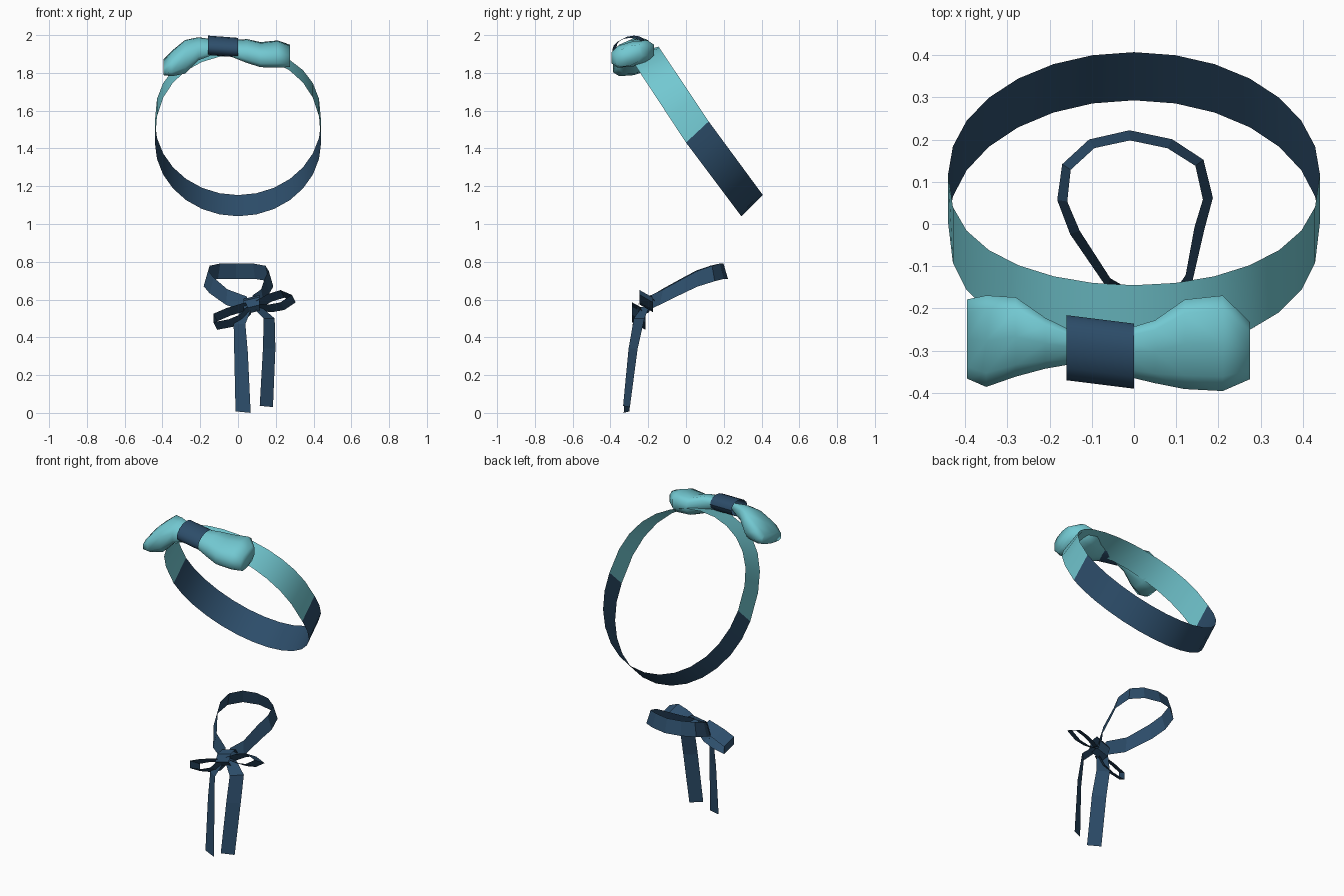
import bpy
from math import cos, sin, pi, copysign
from mathutils import Vector as V

if "Cube" in bpy.data.objects:
    bpy.data.objects.remove(bpy.data.objects["Cube"])


def material(name, rgb):
    m = bpy.data.materials.new(name)
    m.diffuse_color = (*rgb, 1)
    m.use_nodes = True
    m.node_tree.nodes["Principled BSDF"].inputs["Base Color"].default_value = m.diffuse_color
    return m


NAVY = material("navy", (0.026, 0.075, 0.145))
TEAL = material("teal", (0.17, 0.58, 0.64))


def make(name, verts, faces, mat, smooth=False):
    me = bpy.data.meshes.new(name)
    me.from_pydata(verts, [], faces)
    me.materials.append(mat)
    me.polygons.foreach_set("use_smooth", [smooth] * len(me.polygons))
    ob = bpy.data.objects.new(name, me)
    bpy.context.collection.objects.link(ob)
    return ob


def strip(name, rows, mat, smooth=False):
    """Flat ribbon through rows of (centre, half-width vector)."""
    verts = []
    for c, h in rows:
        verts += [V(c) - V(h), V(c) + V(h)]
    faces = [(2 * i, 2 * i + 1, 2 * i + 3, 2 * i + 2) for i in range(len(rows) - 1)]
    return make(name, verts, faces, mat, smooth)


def lobe(name, sections, mat, sides=10):
    """Puffed bow half lofted along x; section = x, y0, y1, z0, z1."""
    verts, faces = [], []
    for x, y0, y1, z0, z1 in sections:
        for k in range(sides):
            a = 2 * pi * (k + 0.5) / sides
            u, v = [copysign(abs(q) ** 0.75, q) for q in (cos(a), sin(a))]
            verts.append((x, (y0 + y1) / 2 + (y1 - y0) / 2 * u,
                          (z0 + z1) / 2 + ((z1 - z0) / 2 - 0.008) * v + 0.022 * u))
    for i in range(len(sections) - 1):
        for k in range(sides):
            n = (k + 1) % sides
            a, b = i * sides, (i + 1) * sides
            faces.append((a + k, a + n, b + n, b + k))
    last = (len(sections) - 1) * sides
    faces.append(tuple(range(last, last + sides)))
    return make(name, verts, faces, mat, True)


# Headband: tilted ring; the teal front half twists flatter towards the bow
front, back = [], []
for i in range(15):
    t = pi * i / 14
    x, s = 0.44 * cos(t), max(sin(t), 0)
    f = s ** 0.8
    front.append(((x, 0.06 - 0.285 * f, 1.487 + 0.43 * f),
                  (0, 0.06 + 0.02 * f, 0.056 - 0.034 * f)))
    back.append(((x, 0.06 + 0.29 * s, 1.487 - 0.39 * s), (0, 0.06 - 0.003 * s, 0.056)))
strip("headband_front", front, TEAL, True)
strip("headband_back", back, NAVY, True)

# Large bow on the headband
lobe("bow_left", [(-0.13, -0.33, -0.26, 1.90, 1.975), (-0.21, -0.345, -0.22, 1.865, 1.99),
                  (-0.28, -0.365, -0.17, 1.79, 1.98), (-0.35, -0.39, -0.165, 1.78, 1.92),
                  (-0.395, -0.37, -0.175, 1.79, 1.87)], TEAL)
lobe("bow_right", [(-0.03, -0.36, -0.25, 1.885, 1.975), (0.05, -0.38, -0.225, 1.85, 1.98),
                   (0.12, -0.395, -0.175, 1.828, 1.965), (0.21, -0.40, -0.165, 1.825, 1.975),
                   (0.275, -0.37, -0.23, 1.83, 1.95)], TEAL)


def wrap(name, centre, ry, rz, half, mat, sides, smooth):
    """Ribbon band closed around the x axis."""
    rows = []
    for i in range(sides + 1):
        a = 2 * pi * i / sides
        rows.append((V(centre) + V((0, ry * cos(a), rz * sin(a) + 0.25 * rz * cos(a))), half))
    strip(name, rows, mat, smooth)


wrap("bow_wrap", (-0.08, -0.303, 1.94), 0.077, 0.05, (0.08, -0.01, -0.006), NAVY, 14, True)

# Neck ribbon: loop leaning back from the knot
neck = [(0.05, -0.2, 0.575), (-0.06, -0.14, 0.613), (-0.14, -0.02, 0.675), (-0.17, 0.055, 0.712),
        (-0.16, 0.135, 0.738), (-0.1, 0.19, 0.75), (-0.01, 0.21, 0.751), (0.085, 0.19, 0.75),
        (0.155, 0.145, 0.738), (0.175, 0.06, 0.71), (0.155, -0.01, 0.675), (0.13, -0.13, 0.613),
        (0.08, -0.2, 0.58)]
rows = []
for p in neck:
    out = V((p[0], p[1] - 0.03, 0)).normalized()
    rows.append((p, V((0, 0, 0.041)) - out * 0.012))
strip("neck_ribbon", rows, NAVY)

# Small bow: knot, two loops and two hanging tails
wrap("small_knot", (0.072, -0.215, 0.572), 0.045, 0.042, (0.043, 0.005, 0.01), NAVY, 6, False)

right = [(0.1, 0.57), (0.17, 0.61), (0.235, 0.63), (0.295, 0.605), (0.235, 0.565),
         (0.17, 0.553), (0.1, 0.56)]
left = [(0.05, 0.565), (-0.05, 0.535), (-0.12, 0.505), (-0.12, 0.46), (-0.04, 0.475),
        (0.02, 0.50), (0.06, 0.545)]
strip("small_loop_right", [((x, -0.21, z), (0.01, 0.035, -0.02)) for x, z in right], NAVY)
strip("small_loop_left", [((x, -0.25, z), (0.01, 0.035, -0.02)) for x, z in left], NAVY)

strip("tail_left", [((0.05, -0.22, 0.56), (0.025, -0.02, 0)),
                    ((0.008, -0.26, 0.47), (0.031, -0.022, 0)),
                    ((0.016, -0.285, 0.32), (0.036, -0.02, 0)),
                    ((0.027, -0.315, 0.004), (0.04, -0.015, -0.004))], NAVY)
strip("tail_right", [((0.10, -0.215, 0.56), (0.025, 0.02, 0)),
                     ((0.165, -0.248, 0.50), (0.029, 0.028, 0)),
                     ((0.165, -0.28, 0.34), (0.033, 0.024, 0)),
                     ((0.15, -0.315, 0.034), (0.035, 0.018, -0.003))], NAVY)
